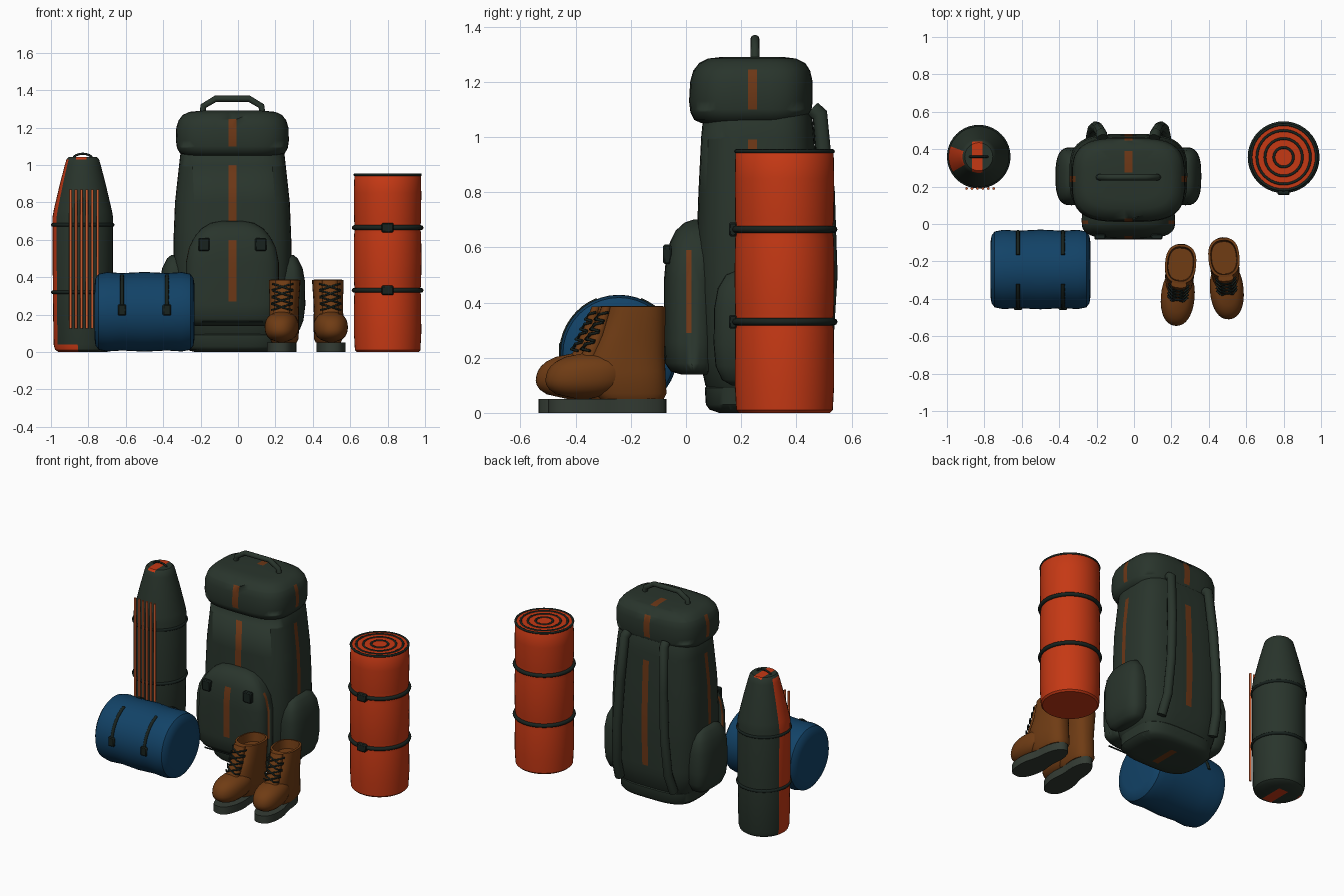
import bpy, bmesh, math
from mathutils import Matrix, Vector

if "Cube" in bpy.data.objects:
    bpy.data.objects.remove(bpy.data.objects["Cube"])

def mat(name, r, g, b):
    m = bpy.data.materials.new(name)
    m.diffuse_color = (r, g, b, 1)
    m.use_nodes = True
    m.node_tree.nodes["Principled BSDF"].inputs["Base Color"].default_value = m.diffuse_color
    return m

GREEN = mat("dark green fabric", 0.022, 0.035, 0.025)
STRAP = mat("black green strap", 0.009, 0.016, 0.013)
SOLE = mat("grey green rubber", 0.034, 0.045, 0.034)
RUST = mat("rust stripe", 0.15, 0.038, 0.008)
ORANGE = mat("orange fabric", 0.56, 0.04, 0.007)
POLE = mat("pale orange pole", 0.6, 0.11, 0.03)
BLUE = mat("blue fabric", 0.006, 0.055, 0.135)
LEATHER = mat("brown leather", 0.16, 0.045, 0.007)

def finish(name, bm, material, matrix=None, angle=40):
    bmesh.ops.recalc_face_normals(bm, faces=bm.faces)
    if matrix:
        bm.transform(matrix)
    me = bpy.data.meshes.new(name)
    bm.to_mesh(me)
    bm.free()
    me.materials.append(material)
    for p in me.polygons:
        p.use_smooth = True
    me.set_sharp_from_angle(angle=math.radians(angle))
    ob = bpy.data.objects.new(name, me)
    bpy.context.collection.objects.link(ob)
    return ob

def loft(name, material, rings, cx=0, p=2.0, n=36, matrix=None):
    """Stack of superellipse rings: (z, centre y, half width, half depth)."""
    bm = bmesh.new()
    rows = []
    for z, cy, rx, ry in rings:
        row = []
        for i in range(n):
            c, s = math.cos(2 * math.pi * i / n), math.sin(2 * math.pi * i / n)
            row.append(bm.verts.new((cx + rx * math.copysign(abs(c) ** (2 / p), c),
                                     cy + ry * math.copysign(abs(s) ** (2 / p), s), z)))
        rows.append(row)
    for a, b in zip(rows, rows[1:]):
        for i in range(n):
            bm.faces.new((a[i], a[(i + 1) % n], b[(i + 1) % n], b[i]))
    bm.faces.new(rows[0])
    bm.faces.new(rows[-1])
    return finish(name, bm, material, matrix)

def tube(name, material, pts, r, closed=False, matrix=None):
    cu = bpy.data.curves.new(name, 'CURVE')
    cu.dimensions = '3D'
    cu.bevel_depth = r
    cu.bevel_resolution = 2
    cu.use_fill_caps = True
    sp = cu.splines.new('POLY')
    sp.points.add(len(pts) - 1)
    for q, v in zip(sp.points, pts):
        q.co = (*v, 1)
    sp.use_cyclic_u = closed
    tmp = bpy.data.objects.new(name + "_tmp", cu)
    me = bpy.data.meshes.new_from_object(tmp)
    bpy.data.objects.remove(tmp)
    bm = bmesh.new()
    bm.from_mesh(me)
    bpy.data.meshes.remove(me)
    return finish(name, bm, material, matrix, 50)

def circle(cx, cy, z, r, n=40):
    return [(cx + r * math.cos(2 * math.pi * i / n), cy + r * math.sin(2 * math.pi * i / n), z) for i in range(n)]

def box(name, material, c, size, bevel=0.006):
    bm = bmesh.new()
    bmesh.ops.create_cube(bm, size=1, matrix=Matrix.Translation(c) @ Matrix.Diagonal((*size, 1)))
    bmesh.ops.bevel(bm, geom=bm.edges[:], offset=bevel, segments=1, affect='EDGES')
    return finish(name, bm, material)

def paint(ob, material, *zones):
    """Cut the faces along each zone ((axis, low, high), ..., direction) and recolour them."""
    ob.data.materials.append(material)
    bm = bmesh.new()
    bm.from_mesh(ob.data)
    bm.normal_update()
    for *limits, direction in zones:
        d = Vector(direction)
        for axis, lo, hi in limits:
            for v in (lo, hi):
                co, no = Vector(), Vector()
                co[axis], no[axis] = v, 1
                faces = [f for f in bm.faces if f.normal.dot(d) > 0.5]
                geom = list({g for f in faces for g in (*f.verts, *f.edges)}) + faces
                bmesh.ops.bisect_plane(bm, geom=geom, plane_co=co, plane_no=no)
        bm.normal_update()
        for f in bm.faces:
            c = f.calc_center_median()
            if f.normal.dot(d) > 0.5 and all(lo < c[a] < hi for a, lo, hi in limits):
                f.material_index = 1
    bm.to_mesh(ob.data)
    bm.free()

# ---- backpack ----
PX, PY = -0.03, 0.26
SX = (0, PX - 0.022, PX + 0.022)
SY = (1, 0.225, 0.257)
FRONT, BACK, LEFT, RIGHT, UP, DOWN = (0, -1, 0), (0, 1, 0), (-1, 0, 0), (1, 0, 0), (0, 0, 1), (0, 0, -1)
body = loft("pack_body", GREEN, [(0.07, PY, .25, .17), (0.1, PY, .275, .19), (0.2, PY, .30, .212), (0.45, PY, .315, .222),
            (0.6, PY, .315, .222), (0.8, PY, .307, .215), (1.0, PY, .285, .205), (1.07, PY, .277, .198), (1.12, PY, .25, .18)], PX, 3.4, 48)
paint(body, RUST, (SX, (2, .66, 1.0), FRONT), (SX, (2, .25, .95), BACK), (SY, (2, .5, .99), LEFT), (SY, (2, .5, .99), RIGHT))
base = loft("pack_base", GREEN, [(0, PY, .20, .14), (0.012, PY, .245, .175), (0.03, PY, .262, .188), (0.09, PY, .265, .192),
            (0.105, PY, .25, .18)], PX, 3.4, 48)
paint(base, RUST, (SX, (1, .16, .34), DOWN))
lid = loft("pack_lid", GREEN, [(1.05, .235, .25, .18), (1.062, .235, .28, .205), (1.09, .235, .296, .219), (1.13, .235, .302, .224),
           (1.2, .237, .30, .222), (1.24, .238, .287, .212), (1.268, .24, .265, .192), (1.284, .24, .23, .16), (1.29, .24, .17, .11)], PX, 3.4, 48)
paint(lid, RUST, (SX, (2, 1.1, 1.245), FRONT), (SX, (2, 1.1, 1.245), BACK), (SY, (2, 1.1, 1.245), LEFT),
      (SY, (2, 1.1, 1.245), RIGHT), (SX, (1, .275, .39), UP))
pocket = loft("front_pocket", GREEN, [(.14, .04, .20, .06), (.15, .03, .225, .085), (.18, .02, .243, .096), (.25, .02, .25, .10),
              (.48, .02, .248, .10), (.56, .025, .232, .098), (.62, .035, .20, .093), (.66, .045, .165, .083),
              (.69, .06, .115, .065), (.70, .07, .06, .045)], PX, 3.2, 44)
paint(pocket, RUST, (SX, (2, .27, .6), FRONT), ((1, 0, .02), (2, .29, .59), RIGHT), ((1, 0, .02), (2, .29, .59), LEFT))
tube("pocket_seam", STRAP, [(PX + x, -.079, .16) for x in (-.16, -.05, .05, .16)], .005)
tube("grab_handle", GREEN, [(PX + x, .25, z) for x, z in ((-.16, 1.27), (-.155, 1.315), (-.09, 1.354), (.09, 1.354), (.155, 1.315), (.16, 1.27))], .017)
for s, side in ((-1, "left"), (1, "right")):
    loft(side + "_side_pocket", GREEN, [(.10, .255, .03, .09), (.12, .255, .055, .125), (.17, .255, .075, .148), (.25, .255, .085, .155),
         (.38, .255, .083, .153), (.45, .255, .07, .14), (.50, .255, .045, .11), (.52, .255, .02, .06)], PX + s * .305, 2.8, 32)
    tube(side + "_shoulder_strap", GREEN, [(PX + s * x, y, z) for x, y, z in
         ((.14, .46, 1.1), (.145, .485, 1.08), (.16, .51, .8), (.175, .52, .5), (.19, .505, .25), (.2, .46, .12))], .03)
    box(side + "_pocket_buckle", STRAP, (PX + s * .152, -.068, .575), (.06, .03, .07))

# ---- tent bag ----
TX, TY = -0.83, 0.36
tent = loft("tent_bag", GREEN, [(z, TY, r, r) for z, r in ((0, .13), (.012, .148), (.04, .156), (.32, .16), (.72, .162), (.76, .155),
            (.9, .122), (1.0, .096), (1.03, .087), (1.042, .075))], TX)
tent.data.materials.append(ORANGE)
for f in tent.data.polygons:  # side panel
    a = math.degrees(math.atan2(f.center.y - TY, f.center.x - TX)) % 360
    if 160 < a < 210 and f.center.z > .005 and f.center.z < 1.03 or (210 < a < 255 and .005 < f.center.z < .03):
        f.material_index = 1
paint(tent, ORANGE, ((0, -.865, -.81), (1, .27, .44), UP), ((0, -.87, -.80), (1, .24, .4), DOWN))
for z in (.32, .68):
    tube("tent_strap", STRAP, circle(TX, TY, z, .16), .01, True)
for i in range(6):
    x = -.895 + i * .029
    tube("tent_pole", POLE, [(x, .19, .125), (x, .19, .868)], .0075)
tube("tent_loop", STRAP, [(TX + .05 * math.cos(t * math.pi / 8), TY, 1.035 + .025 * math.sin(t * math.pi / 8)) for t in range(9)], .006)

# ---- rolled mat ----
MX, MY = 0.80, 0.357
loft("sleeping_mat", ORANGE, [(z, MY, r, r) for z, r in ((0, .165), (.01, .175), (.1, .18), (.3, .179), (.33, .174), (.36, .179),
     (.5, .181), (.63, .179), (.665, .174), (.7, .179), (.85, .18), (.945, .178), (.95, .174))], MX, 2, 48)
for r in (.052, .1, .143, .175):
    tube("mat_spiral_ring", STRAP, circle(MX, MY, .948, r), .0075, True)
for z in (.33, .665):
    tube("mat_strap", STRAP, circle(MX, MY, z, .179), .013, True)
    box("mat_buckle", STRAP, (MX, MY - .187, z), (.065, .03, .05))

# ---- blue roll, lying along x ----
BX, BY, BZ, BR = -0.5, -0.243, 0.215, 0.213
lay = Matrix.Translation((BX, BY, BZ)) @ Matrix.Rotation(math.pi / 2, 4, 'Y')
loft("sleeping_bag", BLUE, [(z, 0, r, r) for z, r in ((-.268, .14), (-.262, .18), (-.245, .203), (-.2, .212), (-.12, .207), (0, .213),
     (.12, .207), (.2, .212), (.245, .203), (.262, .18), (.268, .14))], 0, 2, 40, lay)
for x in (-.62, -.38):
    for a0, a1 in ((5, 68), (112, 168)):
        arc = [math.radians(a0 + (a1 - a0) * i / 8) for i in range(9)]
        tube("bag_strap", STRAP, [(x, BY - .207 * math.cos(a), BZ + .207 * math.sin(a)) for a in arc], .01)
    box("bag_buckle", STRAP, (x, BY - .205, .225), (.045, .026, .06))

# ---- boots ----
for side, x, y, turn in (("left", .24, -.32, -5), ("right", .49, -.285, 5)):
    M = Matrix.Translation((x, y, 0)) @ Matrix.Rotation(math.radians(turn), 4, 'Z')
    # rubber sole: outline swells at the ball and heel
    bm = bmesh.new()
    outline = []
    for i in range(32):
        a = 2 * math.pi * i / 32
        v = math.sin(a)
        w = .09 - .012 * (v + 1) - .014 * math.exp(-((v - .15) / .3) ** 2)
        c = math.cos(a)
        outline.append(bm.verts.new((w * math.copysign(abs(c) ** .75, c), .215 * v, 0)))
    face = bm.faces.new(outline)
    ext = bmesh.ops.extrude_face_region(bm, geom=[face])
    bmesh.ops.translate(bm, vec=(0, 0, .05), verts=[v for v in ext["geom"] if isinstance(v, bmesh.types.BMVert)])
    finish(side + "_boot_sole", bm, SOLE, M)
    # toe dome
    dome = []
    for i in range(11):
        t = -1 + 2 * i / 10
        k = max(.12, (1 - abs(t) ** 2.4) ** .5)
        dome.append((.135 + .085 * t, -.07 + .02 * t, .09 * k, .153 * k))
    loft(side + "_boot_toe", LEATHER, dome, 0, 2.2, 32, M)
    # shaft with an open collar
    loft(side + "_boot_shaft", LEATHER, [(.05, .09, .065, .115), (.07, .085, .075, .13), (.15, .073, .078, .138), (.21, .07, .077, .138),
         (.28, .09, .078, .12), (.36, .104, .083, .107), (.385, .107, .083, .105), (.387, .107, .07, .092), (.33, .105, .066, .086)], 0, 2.5, 32, M)
    # tongue
    loft(side + "_boot_tongue", LEATHER, [(.19, -.075, .045, .03), (.24, -.05, .043, .03), (.31, -.025, .042, .025),
         (.385, -.003, .042, .018)], 0, 2.5, 20, M)
    # crossed laces
    for k in range(4):
        z0, z1 = .225 + k * .036, .256 + k * .036
        f = lambda z: -.092 - (z - .22) * -.47
        for s in (-1, 1):
            tube(side + "_boot_lace", STRAP, [(-s * .055, f(z0) + .022, z0), (-s * .03, f(z0) - .004, z0 + .006), (s * .03, f(z1) - .004, z1 - .006),
                 (s * .055, f(z1) + .022, z1)], .005, False, M)
